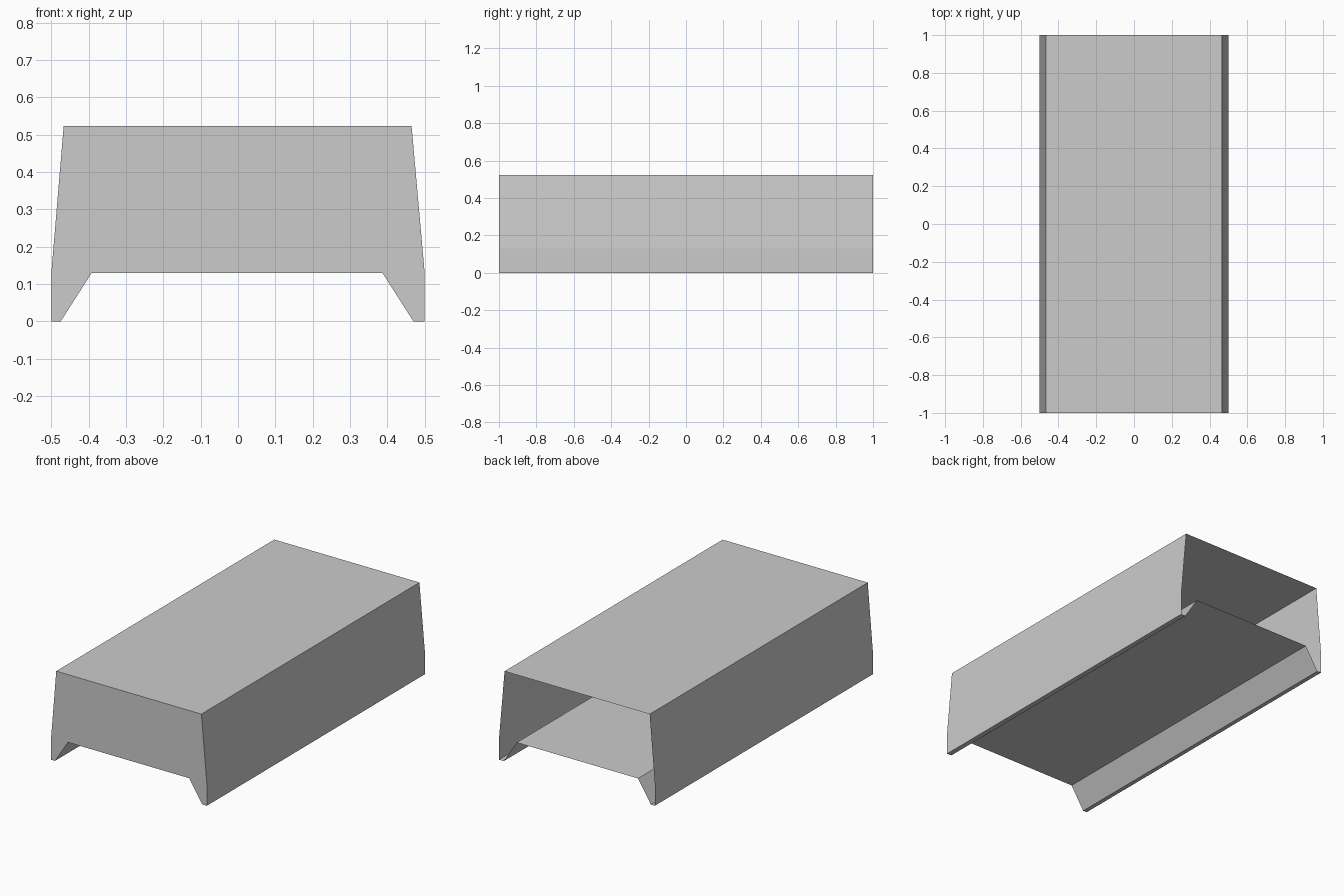
import bpy
import bmesh

cube = bpy.data.objects.get("Cube")
if cube:
    bpy.data.objects.remove(cube, do_unlink=True)

# Single plain grey
grey = bpy.data.materials.new("plain_grey")
grey.use_nodes = True
color = (0.6, 0.6, 0.6, 1)
grey.diffuse_color = color
grey.node_tree.nodes["Principled BSDF"].inputs["Base Color"].default_value = color

# Cross-section (x, z): tapered walls, raised floor, two splayed skirts
section = [(-0.5, 0), (-0.475, 0), (-0.392, 0.13), (0.387, 0.13), (0.47, 0),
           (0.5, 0), (0.5, 0.13), (0.465, 0.523), (-0.467, 0.523), (-0.5, 0.13)]

# Front panel, swept backwards into a shell that stays open at the back
bm = bmesh.new()
front = bm.faces.new([bm.verts.new((x, -1, z)) for x, z in section])
swept = bmesh.ops.extrude_edge_only(bm, edges=list(front.edges))
moved = [g for g in swept["geom"] if isinstance(g, bmesh.types.BMVert)]
bmesh.ops.translate(bm, verts=moved, vec=(0, 2, 0))
bmesh.ops.recalc_face_normals(bm, faces=bm.faces)
bm.normal_update()
if front.normal.y > 0:
    bmesh.ops.reverse_faces(bm, faces=bm.faces)

mesh = bpy.data.meshes.new("open_backed_shell")
bm.to_mesh(mesh)
bm.free()
mesh.materials.append(grey)
shell = bpy.data.objects.new("open_backed_shell", mesh)
bpy.context.collection.objects.link(shell)
